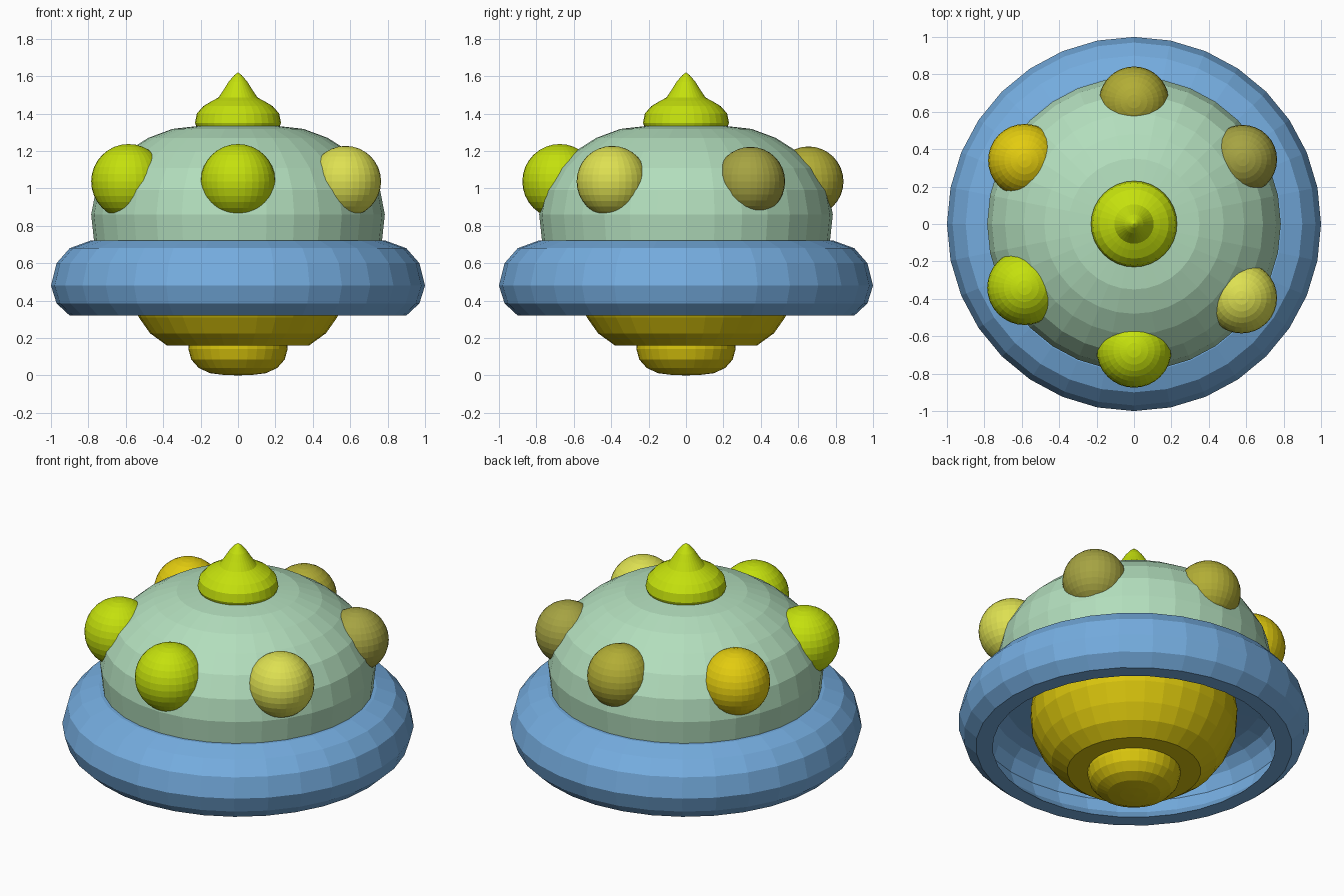
import bpy, bmesh, math

if "Cube" in bpy.data.objects:
    bpy.data.objects.remove(bpy.data.objects["Cube"], do_unlink=True)


def material(name, rgb):
    """Flat colour given as sRGB 0..1, stored as linear."""
    lin = [c / 12.92 if c < 0.04 else ((c + 0.055) / 1.055) ** 2.4 for c in rgb]
    mat = bpy.data.materials.new(name)
    mat.use_nodes = True
    mat.diffuse_color = (*lin, 1)
    mat.node_tree.nodes["Principled BSDF"].inputs["Base Color"].default_value = (*lin, 1)
    return mat


blue = material("sky_blue", (0.46, 0.68, 0.88))
mint = material("mint", (0.70, 0.87, 0.74))
lime = material("lime", (0.77, 0.88, 0.05))
yellow = material("deep_yellow", (0.85, 0.77, 0.05))
gold = material("gold", (0.89, 0.80, 0.06))
pale = material("pale_yellow", (0.87, 0.88, 0.32))
olive = material("olive", (0.65, 0.64, 0.26))
mustard = material("mustard", (0.70, 0.68, 0.21))


def finish(name, bm, mat):
    bmesh.ops.recalc_face_normals(bm, faces=bm.faces)
    mesh = bpy.data.meshes.new(name)
    bm.to_mesh(mesh)
    bm.free()
    mesh.materials.append(mat)
    obj = bpy.data.objects.new(name, mesh)
    bpy.context.collection.objects.link(obj)
    return obj


def lathe(name, profile, mat, closed=False, segments=32):
    """Turn a radius/height profile around the z axis."""
    bm = bmesh.new()
    verts = [bm.verts.new((r, 0, z)) for r, z in profile]
    edges = [bm.edges.new(pair) for pair in zip(verts, verts[1:])]
    if closed:
        edges.append(bm.edges.new((verts[-1], verts[0])))
    bmesh.ops.spin(bm, geom=verts + edges, cent=(0, 0, 0), axis=(0, 0, 1),
                   angle=2 * math.pi, steps=segments, use_duplicate=False)
    bmesh.ops.remove_doubles(bm, verts=bm.verts, dist=0.0005)
    return finish(name, bm, mat)


def ball(name, x, y, radius, mat):
    bm = bmesh.new()
    bmesh.ops.create_uvsphere(bm, u_segments=32, v_segments=16, radius=radius)
    obj = finish(name, bm, mat)
    obj.location = (x, y, 1.037)


# Hollow rim: outer skin, flat lip, then inner skin
lathe("rim_ring", [(0.55, 0.72), (0.79, 0.72), (0.9, 0.68), (0.97, 0.6), (1, 0.48),
                   (0.97, 0.385), (0.9, 0.32), (0.805, 0.32), (0.87, 0.39), (0.9, 0.48),
                   (0.87, 0.56), (0.82, 0.61), (0.74, 0.635), (0.55, 0.64)],
      blue, closed=True)

# Upper dome
lathe("dome", [(0.74, 0.66), (0.77, 0.72), (0.785, 0.86), (0.76, 0.99), (0.69, 1.11),
               (0.59, 1.2), (0.48, 1.27), (0.35, 1.318), (0.2, 1.335), (0, 1.337)], mint)

# Pointed cap on the dome
lathe("top_knob", [(0.21, 1.3), (0.23, 1.35), (0.22, 1.4), (0.185, 1.44), (0.14, 1.467),
                   (0.105, 1.485), (0.075, 1.53), (0.05, 1.57), (0.02, 1.605), (0, 1.62)], lime)

# Underside bowl and its small foot
lathe("under_bowl", [(0.57, 0.66), (0.59, 0.54), (0.58, 0.42), (0.53, 0.31), (0.47, 0.225),
                     (0.38, 0.16), (0, 0.16)], yellow)
lathe("under_foot", [(0.26, 0.2), (0.265, 0.14), (0.25, 0.085), (0.21, 0.04), (0.15, 0.012),
                     (0.08, 0.003), (0, 0)], yellow)

# Lights around the dome
ball("front_light", 0, -0.675, 0.2, lime)
ball("front_left_light", 0.575, -0.395, 0.19, pale)
ball("back_left_light", 0.58, 0.345, 0.185, olive)
ball("back_light", 0, 0.655, 0.187, mustard)
ball("back_right_light", -0.585, 0.34, 0.195, gold)
ball("front_right_light", -0.585, -0.34, 0.2, lime)
